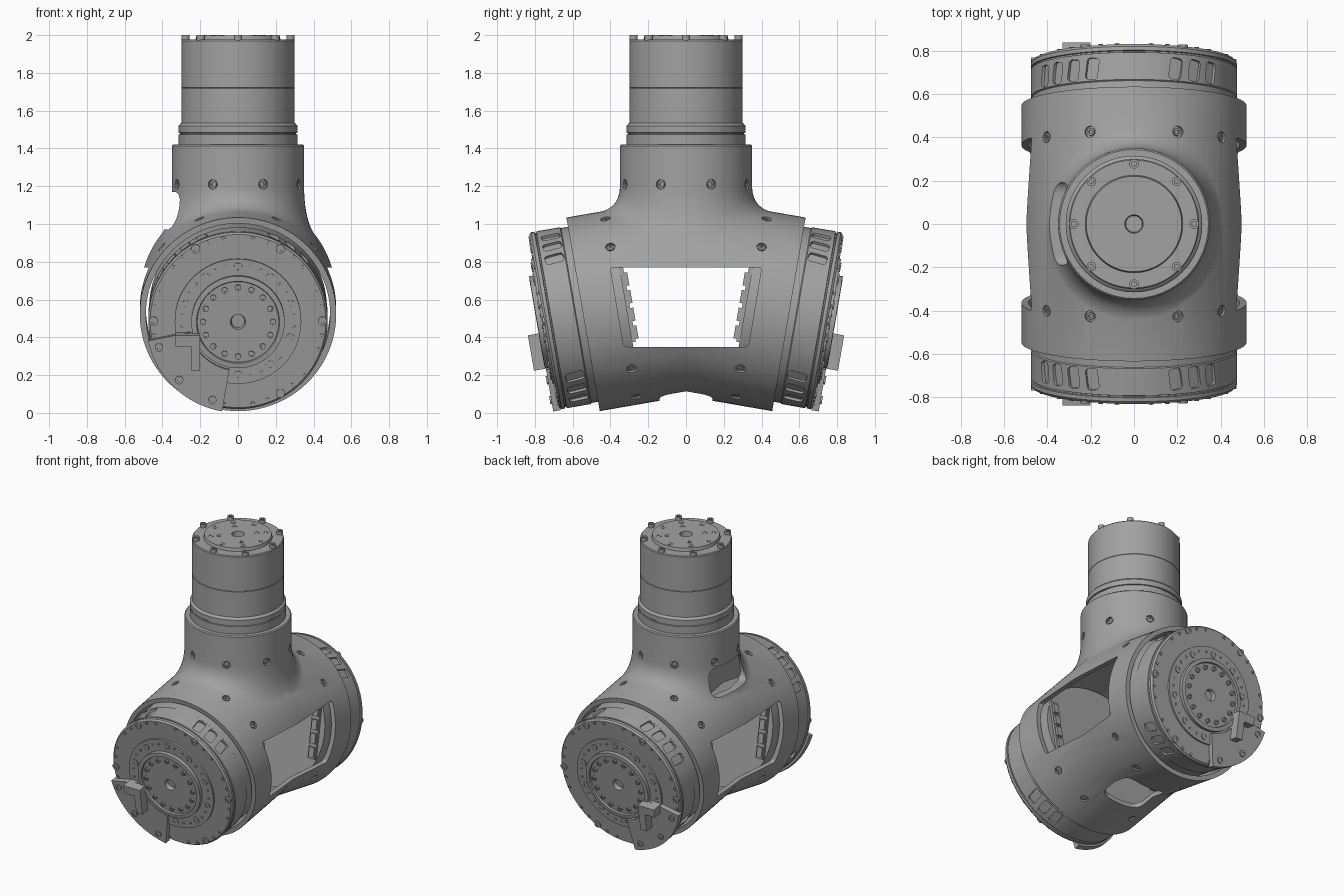
import bpy, bmesh
from math import sin, cos, pi, radians, sqrt
from mathutils import Matrix, Vector

cube = bpy.data.objects.get("Cube")
if cube:
    bpy.data.objects.remove(cube)

TILT, HUB_Z, SHELL_R, SEG = radians(9.8), 0.616, 0.52, 96
ca, sa = cos(TILT), sin(TILT)
# Local frame of the front drum: z runs out along its axis, y points up its face
FRONT = Matrix(((1, 0, 0, 0), (0, -sa, -ca, 0), (0, ca, -sa, HUB_Z), (0, 0, 0, 1)))


def make_material(name, value):
    mat = bpy.data.materials.new(name)
    mat.use_nodes = True
    mat.diffuse_color = (value, value, value, 1)
    mat.node_tree.nodes["Principled BSDF"].inputs["Base Color"].default_value = (value, value, value, 1)
    return mat


GREY = make_material("machined_grey", 0.36)


def finish(name, bm, matrix=None, mirror=False, cutter=None, helper=False):
    """Turn a bmesh into an object, then cut, mirror and shade it."""
    if matrix:
        bm.transform(matrix)
    bmesh.ops.recalc_face_normals(bm, faces=bm.faces)
    mesh = bpy.data.meshes.new(name)
    bm.to_mesh(mesh)
    bm.free()
    mesh.materials.append(GREY)
    ob = bpy.data.objects.new(name, mesh)
    bpy.context.scene.collection.objects.link(ob)
    if helper:
        ob.hide_render = True
        ob.hide_set(True)
        return ob
    for operation, tool in cutter or ():
        mod = ob.modifiers.new("cut", "BOOLEAN")
        mod.operation, mod.object, mod.solver = operation, tool, "EXACT"
    if mirror:
        mod = ob.modifiers.new("mirror", "MIRROR")
        mod.use_axis = (False, True, False)
        mod.use_mirror_merge = False
    if cutter:
        # Bake the cuts, then drop the cutters
        deps = bpy.context.evaluated_depsgraph_get()
        baked = bpy.data.meshes.new_from_object(ob.evaluated_get(deps))
        ob.modifiers.clear()
        ob.data = baked
        for _, tool in cutter:
            bpy.data.objects.remove(tool)
    bpy.ops.object.select_all(action="DESELECT")
    ob.select_set(True)
    bpy.context.view_layer.objects.active = ob
    bpy.ops.object.shade_smooth_by_angle(angle=radians(30))
    return ob


def loft(bm, rings):
    loops = [[bm.verts.new(p) for p in ring] for ring in rings]
    n = len(loops[0])
    for a, b in zip(loops, loops[1:]):
        for i in range(n):
            bm.faces.new((a[i], a[(i + 1) % n], b[(i + 1) % n], b[i]))
    bm.faces.new(loops[0])
    bm.faces.new(loops[-1])


def lathe(bm, profile):
    loft(bm, [[(r * cos(2 * pi * i / SEG), r * sin(2 * pi * i / SEG), z) for i in range(SEG)]
              for r, z in profile])


def cylinder(bm, r, depth, matrix, seg=12):
    bmesh.ops.create_cone(bm, cap_ends=True, segments=seg, radius1=r, radius2=r, depth=depth, matrix=matrix)


def box(bm, center, size):
    bmesh.ops.create_cube(bm, size=1, matrix=Matrix.Translation(center) @ Matrix.Diagonal((*size, 1)))


def bolt(bm, x, y, z, r, height):
    """Socket-head screw standing on z with a recessed hexagon."""
    h = height
    made = []
    for radius, top, n in ((r, h, 16), (r * 0.5, h, 16), (r * 0.5, h * 0.4, 16)):
        made.append([(x + radius * cos(2 * pi * i / n), y + radius * sin(2 * pi * i / n), z + top) for i in range(n)])
    base = [(px, py, z - 0.004) for px, py, _ in made[0]]
    loft(bm, [base] + made)


def bolt_ring(bm, count, ring_r, z, r, height, skip=0, phase=0):
    for i in range(count):
        if skip and i % skip == 0:
            continue
        a = 2 * pi * i / count + phase
        bolt(bm, ring_r * sin(a), ring_r * cos(a), z, r, height)


def bent_tube(r, length):
    """Solid tube with its two halves drooping from the middle."""
    bm = bmesh.new()
    angles = [2 * pi * i / SEG for i in range(SEG)]
    end = [FRONT @ Vector((r * sin(a), r * cos(a), length)) for a in angles]
    mid = [(r * sin(a), 0, HUB_Z + r * cos(a) / ca) for a in angles]
    loft(bm, [end, mid, [(p.x, -p.y, p.z) for p in end]])
    return bm


def surface_z(x, y):
    return HUB_Z + sqrt(SHELL_R ** 2 - x * x) / ca - abs(y) * sa / ca


def rounded_prism(bm, outline, axis, lo, hi, radius):
    """Prism along an axis with rounded corners."""
    put = (lambda u, v, w: (w, u, v)) if axis == "x" else (lambda u, v, w: (u, v, w))
    pts = [Vector(p) for p in outline]
    flat = []
    for i, p in enumerate(pts):
        a = p + (pts[i - 1] - p).normalized() * radius
        b = p + (pts[(i + 1) % len(pts)] - p).normalized() * radius
        flat += [a.lerp(p, t).lerp(p.lerp(b, t), t) for t in (0, 0.25, 0.5, 0.75, 1)]
    loft(bm, [[put(p.x, p.y, w) for p in flat] for w in (lo, hi)])


# Neck blend: a collar that flows down onto the tube
neck = bmesh.new()
ring_angles = [2 * pi * i / SEG for i in range(SEG)]
neck_rings = [[(r * cos(a), r * sin(a), z) for a in ring_angles] for r, z in ((0.343, 1.42), (0.35, 1.413))]
for k in range(11):
    t = k / 10
    ring = []
    for a in ring_angles:
        foot = 0.42 + 0.05 * abs(sin(a))
        r = (1 - t * t) * 0.35 + t * t * foot
        z = (1 - t) ** 2 * 1.2 + 2 * t * (1 - t) * surface_z(0.35 * cos(a), 0.35 * sin(a)) \
            + t * t * (surface_z(foot * cos(a), foot * sin(a)) - 0.003)
        ring.append((r * cos(a), r * sin(a), z))
    neck_rings.append(ring)
neck_rings.append([(x * 0.95, y * 0.95, z - 0.04) for x, y, z in neck_rings[-1]])
neck_rings.append([(0.1 * cos(a), 0.1 * sin(a), 0.9) for a in ring_angles])
loft(neck, neck_rings)

# Openings: side windows, bottom hole, neck pocket and screw counterbores
windows = bmesh.new()
rounded_prism(windows, ((-0.4, 0.77), (-0.33, 0.35), (0.33, 0.35), (0.4, 0.77)), "x", -0.7, 0.7, 0.02)
hole = bmesh.new()
rounded_prism(hole, ((-0.16, -0.14), (0.16, -0.14), (0.16, 0.14), (-0.16, 0.14)), "z", -0.1, 0.3, 0.06)
pocket = bmesh.new()
rounded_prism(pocket, ((-0.2, 0.97), (0.2, 0.97), (0.17, 1.17), (-0.17, 1.17)), "x", -0.6, -0.3, 0.06)

bores, screws = bmesh.new(), bmesh.new()


def shell_screw(frame):
    cylinder(bores, 0.026, 0.03, frame, 20)
    tmp = bmesh.new()
    bolt(tmp, 0, 0, -0.017, 0.018, 0.012)
    tmp.transform(frame)
    mesh = bpy.data.meshes.new("tmp")
    tmp.to_mesh(mesh)
    tmp.free()
    screws.from_mesh(mesh)
    bpy.data.meshes.remove(mesh)


FLIP = Matrix.Diagonal((1, -1, 1, 1))
for deg in (23, 51, 129, 157, 203, 231, 309, 337):
    for side in (Matrix(), FLIP):
        shell_screw(side @ FRONT @ Matrix.Translation((0, 0, 0.35)) @ Matrix.Rotation(radians(deg), 4, "Z")
                    @ Matrix.Translation((0, SHELL_R, 0)) @ Matrix.Rotation(-pi / 2, 4, "X"))
for i in range(8):
    shell_screw(Matrix.Translation((0, 0, 1.21)) @ Matrix.Rotation(pi * (i + 0.5) / 4, 4, "Z")
                @ Matrix.Translation((0.35, 0, 0)) @ Matrix.Rotation(pi / 2, 4, "Y"))

cuts = [("UNION", finish("neck_helper", neck, helper=True))]
for label, bm in (("bore", bent_tube(0.488, 0.7)), ("windows", windows), ("hole", hole),
                  ("pocket", pocket), ("counterbores", bores)):
    cuts.append(("DIFFERENCE", finish(label + "_cutter", bm, helper=True)))
finish("shell", bent_tube(SHELL_R, 0.553), cutter=cuts)
finish("shell_screws", screws)

# End drums with a ring of recessed slots
slots = bmesh.new()
for i in range(30):
    if i % 15 == 0:
        continue
    piece = Matrix.Rotation(2 * pi * i / 30, 4, "Z") @ Matrix.Translation((0, 0.475, 0.652)) \
        @ Matrix.Rotation(radians(8), 4, "Y") @ Matrix.Diagonal((0.06, 0.032, 0.1, 1))
    new = bmesh.ops.create_cube(slots, size=1, matrix=piece)["verts"]
    edges = [e for e in {e for v in new for e in v.link_edges}
             if abs((piece.to_3x3().col[1].normalized()).dot((e.verts[0].co - e.verts[1].co).normalized())) > 0.9]
    bmesh.ops.bevel(slots, geom=edges, offset=0.016, segments=3, affect="EDGES", profile=0.5)
drum = bmesh.new()
lathe(drum, ((0.02, 0.35), (0.02, 0.32), (0.47, 0.32), (0.47, 0.59), (0.475, 0.595), (0.475, 0.722), (0.467, 0.724),
             (0.467, 0.73), (0.475, 0.732), (0.475, 0.75), (0.465, 0.762), (0.335, 0.762), (0.335, 0.775),
             (0.247, 0.775), (0.247, 0.8), (0.22, 0.802), (0.216, 0.79), (0.04, 0.79), (0.035, 0.76)))
finish("end_drum", drum, FRONT, True, [("DIFFERENCE", finish("slot_cutter", slots, FRONT, helper=True))])

# Screws on the drum faces
face = bmesh.new()
bolt_ring(face, 6, 0.448, 0.762, 0.024, 0.008, phase=pi / 6)
bolt_ring(face, 36, 0.45, 0.762, 0.011, 0.006, skip=3)
bolt_ring(face, 10, 0.29, 0.775, 0.024, 0.006)
bolt_ring(face, 30, 0.298, 0.775, 0.009, 0.004, skip=3)
bolt_ring(face, 16, 0.185, 0.79, 0.016, 0.012)
finish("drum_screws", face, FRONT, True)

# Stop bracket: a wedge plate with an L-shaped lug
bracket = bmesh.new()
arc = [radians(192 + 68 * i / 16) for i in range(17)]
outline = [(0.487 * cos(a), 0.487 * sin(a)) for a in arc] + [(0.26 * cos(a), 0.26 * sin(a)) for a in reversed(arc)]
loft(bracket, [[(x, y, z) for x, y in outline] for z in (0.755, 0.796)])
box(bracket, (-0.265, -0.09, 0.81), (0.13, 0.06, 0.1))
box(bracket, (-0.225, -0.165, 0.81), (0.05, 0.17, 0.1))
for deg in (198, 225, 252):
    bolt(bracket, 0.44 * cos(radians(deg)), 0.44 * sin(radians(deg)), 0.796, 0.022, 0.008)
finish("stop_bracket", bracket, FRONT, True)

# Connector strips on the inner drum faces
strips = bmesh.new()
for side in (-1, 1):
    box(strips, (side * 0.4, 0.01, 0.312), (0.06, 0.4, 0.02))
    for i in range(4):
        box(strips, (side * 0.405, -0.14 + i * 0.095, 0.3), (0.04, 0.07, 0.03))
finish("connector_strips", strips, FRONT, True)

# Upper motor standing in the collar
motor = bmesh.new()
lathe(motor, ((0.315, 1.3), (0.315, 1.474), (0.308, 1.476), (0.308, 1.482), (0.315, 1.484), (0.315, 1.52),
              (0.305, 1.532), (0.3, 1.535), (0.3, 1.718), (0.298, 1.72), (0.3, 1.722), (0.3, 1.97),
              (0.295, 1.976), (0.225, 1.976), (0.22, 1.998), (0.042, 1.998), (0.038, 1.96)))
finish("upper_motor", motor)

# Screws on the motor's top face
top = bmesh.new()
bolt_ring(top, 8, 0.278, 1.976, 0.022, 0.024)
bolt_ring(top, 8, 0.184, 1.996, 0.02, 0.004)
bolt_ring(top, 4, 0.125, 1.996, 0.018, 0.004, phase=pi / 4)
finish("motor_screws", top)
